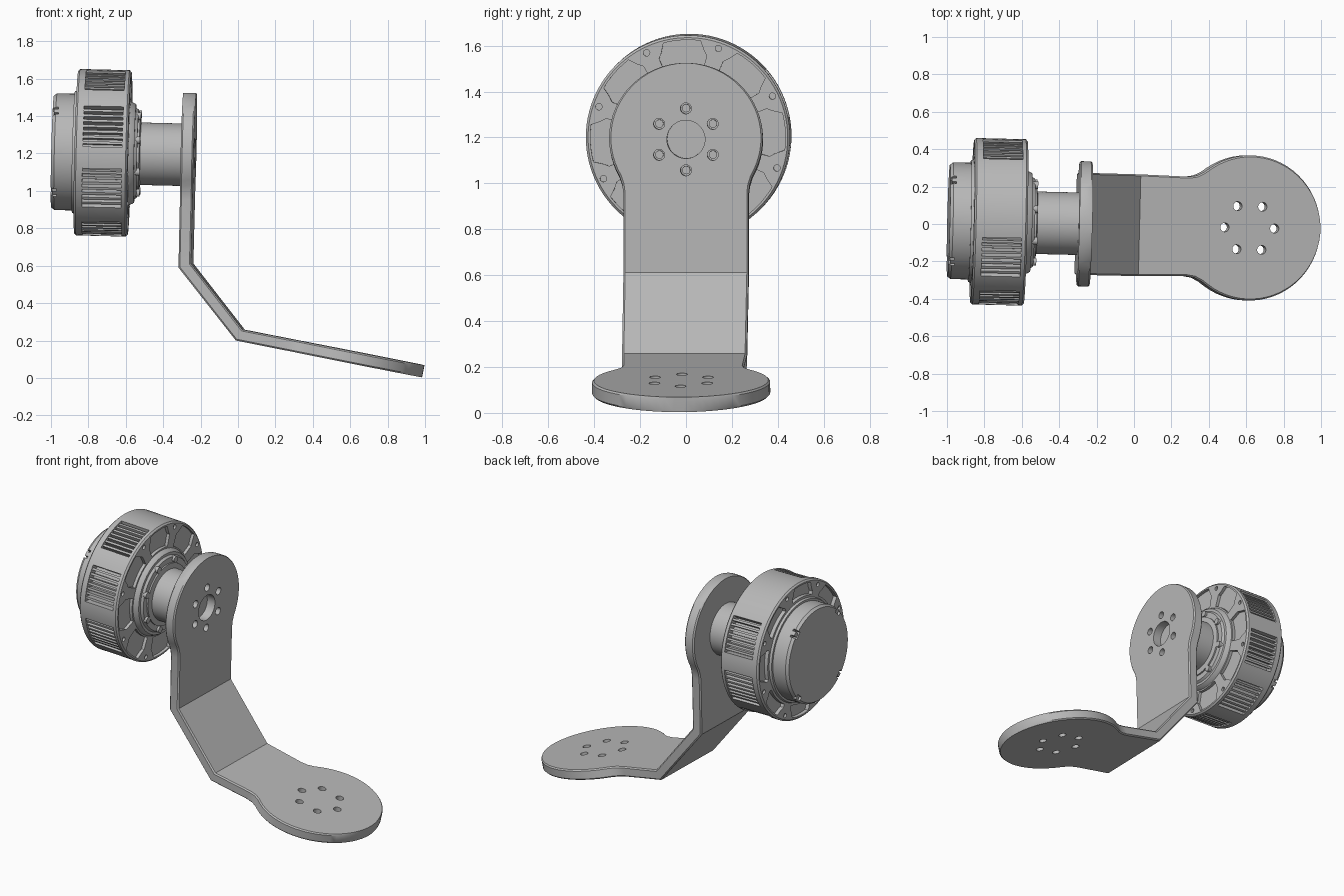
import bpy, bmesh
from math import sin, cos, pi, radians, hypot
from mathutils import Matrix, Vector

cube = bpy.data.objects.get("Cube")
if cube:
    bpy.data.objects.remove(cube)

grey = bpy.data.materials.new("machined_grey")
grey.use_nodes = True
COLOUR = (0.48, 0.48, 0.48, 1)
grey.diffuse_color = COLOUR
grey.node_tree.nodes["Principled BSDF"].inputs["Base Color"].default_value = COLOUR

# The whole assembly is yawed a little; the motor axis also dips forward
YAW = Matrix.Translation((0, -0.006, 0)) @ Matrix.Rotation(radians(-1.4), 4, "Z")
AXIS = Matrix.Translation((0, 0, 1.186)) @ Matrix.Rotation(radians(1.4), 4, "Y")
MOTOR = YAW @ AXIS


def finish(name, bm, matrix):
    bmesh.ops.recalc_face_normals(bm, faces=bm.faces)
    bm.transform(matrix)
    mesh = bpy.data.meshes.new(name)
    bm.to_mesh(mesh)
    bm.free()
    mesh.materials.append(grey)
    ob = bpy.data.objects.new(name, mesh)
    bpy.context.collection.objects.link(ob)
    return ob


def activate(ob):
    for other in bpy.context.selected_objects:
        other.select_set(False)
    ob.select_set(True)
    bpy.context.view_layer.objects.active = ob


def smooth(ob):
    activate(ob)
    bpy.ops.object.shade_smooth_by_angle(angle=radians(30))


def cut(ob, cutter):
    cutter.hide_render = True
    mod = ob.modifiers.new("cut", "BOOLEAN")
    mod.operation, mod.solver, mod.object = "DIFFERENCE", "EXACT", cutter
    activate(ob)
    bpy.ops.object.modifier_apply(modifier=mod.name)
    bpy.data.objects.remove(cutter)


def lathe(name, profile, steps=96):
    """Turn a list of (x, radius) points around the motor axis."""
    bm = bmesh.new()
    verts = [bm.verts.new((x, 0, r)) for x, r in profile]
    edges = [bm.edges.new(pair) for pair in zip(verts, verts[1:])]
    bmesh.ops.spin(bm, geom=verts + edges, cent=(0, 0, 0), axis=(1, 0, 0),
                   angle=2 * pi, steps=steps)
    bmesh.ops.remove_doubles(bm, verts=bm.verts, dist=1e-4)
    return finish(name, bm, MOTOR)


def prism(bm, polar, x0, x1):
    """Extrude an outline of (radius, degrees) from x0 to x1."""
    def ring(x):
        return [bm.verts.new((x, r * cos(radians(a)), r * sin(radians(a)))) for r, a in polar]
    low, high = ring(x0), ring(x1)
    bm.faces.new(low)
    bm.faces.new(high[::-1])
    n = len(polar)
    for i in range(n):
        j = (i + 1) % n
        bm.faces.new((low[i], high[i], high[j], low[j]))


def arc(r, mid, half, n=6):
    return [(r, mid - half + 2 * half * i / n) for i in range(n + 1)]


def peg(bm, centre, radius, depth, turn, sides=24):
    matrix = Matrix.Translation(centre) @ Matrix.Rotation(turn, 4, "Y")
    bmesh.ops.create_cone(bm, cap_ends=True, segments=sides, radius1=radius,
                          radius2=radius, depth=depth, matrix=matrix)


def peg_circle(bm, x, ring, radius, depth, count, start, sides=24):
    for i in range(count):
        a = radians(start) + 2 * pi * i / count
        peg(bm, (x, ring * cos(a), ring * sin(a)), radius, depth, pi / 2, sides)


# Motor housing: turned body with face pockets, screw holes and side windows
FRONT, BACK, HOLES = -0.58, -0.865, 26
body = lathe("motor_housing", [
    (-0.88, 0), (-0.88, 0.325), (BACK, 0.33), (BACK, 0.435), (-0.855, 0.445),
    (-0.59, 0.445), (FRONT, 0.435), (FRONT, 0.278), (-0.557, 0.268), (-0.55, 0.262),
    (-0.55, 0.245), (-0.535, 0.235), (-0.535, 0)])
bm = bmesh.new()
fins = bmesh.new()
for k in range(8):
    spoke = HOLES + 45 * k
    mid = spoke + 22.5
    for x0, x1, inner in ((FRONT - 0.02, FRONT + 0.01, 0.288), (BACK - 0.01, BACK + 0.025, 0.345)):
        outline = arc(inner, mid, 16) + [(0.365, mid + 16.5), (0.385, mid + 14)]
        outline += arc(0.425, mid, 11)[::-1] + [(0.385, mid - 14), (0.365, mid - 16.5)]
        prism(bm, outline, x0, x1)
    if k != 1:
        prism(bm, arc(0.395, spoke, 15) + arc(0.48, spoke, 15)[::-1], -0.82, -0.61)
        for i in range(-3, 4):
            a = spoke + 4 * i
            prism(fins, arc(0.385, a, 0.9, 1) + arc(0.438, a, 0.9, 1)[::-1], -0.825, -0.605)
for x in (FRONT, BACK):
    peg_circle(bm, x, 0.41, 0.014, 0.03, 8, HOLES, 16)
cut(body, finish("housing_cutter", bm, MOTOR))
smooth(body)
finish("cooling_fins", fins, MOTOR)

# Rear cap with four edge notches and clips
cap = lathe("rear_cap", [
    (-0.86, 0), (-0.86, 0.312), (-0.975, 0.312), (-0.982, 0.306), (-0.992, 0.3), (-0.992, 0)])
bm = bmesh.new()
clips = bmesh.new()
for k in range(4):
    a = 45 + 90 * k
    prism(bm, arc(0.28, a, 5, 2) + arc(0.34, a, 5, 2)[::-1], -1.02, -0.96)
    prism(clips, arc(0.275, a, 2.5, 2) + arc(0.311, a, 2.5, 2)[::-1], -0.985, -0.955)
cut(cap, finish("cap_cutter", bm, MOTOR))
smooth(cap)
finish("cap_clips", clips, MOTOR)

# Output shaft, front screws and bracket screws
smooth(lathe("output_shaft", [
    (-0.56, 0), (-0.56, 0.2), (-0.525, 0.2), (-0.52, 0.167), (-0.288, 0.167), (-0.288, 0)]))
bm = bmesh.new()
peg_circle(bm, -0.535, 0.222, 0.02, 0.03, 8, HOLES, 16)
smooth(finish("front_screws", bm, MOTOR))
bm = bmesh.new()
peg_circle(bm, -0.28, 0.135, 0.018, 0.03, 6, 30, 16)
smooth(finish("bracket_screws", bm, MOTOR))

# Bent bracket: back and front bend lines, then stations of (segment, fraction, half width)
outer = [Vector((x, 0, z)) for x, z in ((-0.292, 1.525), (-0.312, 0.59), (-0.005, 0.2), (0.985, 0.003))]
inner = [Vector((x, 0, z)) for x, z in ((-0.222, 1.525), (-0.245, 0.612), (0.03, 0.258), (0.998, 0.068))]


def round_end(radius, last, neck, n=22):
    """Distances from the tip and half widths of a disc running into the strip."""
    turns = [radians(4 + (last - 4) * i / n) for i in range(n + 1)]
    return [(radius * (1 - cos(t)), radius * sin(t)) for t in turns] + neck


top_len = (outer[0] - outer[1]).length
foot_len = hypot(0.98, 0.195)
top_end = round_end(0.335, 120, [(0.54, 0.278), (0.58, 0.273)])
foot_end = round_end(0.388, 125, [(0.645, 0.293), (0.685, 0.273), (0.73, 0.266)])
stations = [(0, d / top_len, w) for d, w in top_end]
stations += [(1, 0, 0.273), (2, 0, 0.272)]
stations += [(2, 1 - d / foot_len, w) for d, w in reversed(foot_end)]

bm = bmesh.new()
rows = []
for seg, f, w in stations:
    lo = outer[seg].lerp(outer[seg + 1], f)
    hi = inner[seg].lerp(inner[seg + 1], f)
    half = [(w - 0.008, 0), (w, 0.12), (w, 0.88), (w - 0.008, 1)]
    section = half + [(-y, h) for y, h in reversed(half)]
    rows.append([bm.verts.new(lo.lerp(hi, h) + Vector((0, y, 0))) for y, h in section])
for a, b in zip(rows, rows[1:]):
    for i in range(8):
        j = (i + 1) % 8
        bm.faces.new((a[i], a[j], b[j], b[i]))
bm.faces.new(rows[0])
bm.faces.new(rows[-1][::-1])
bracket = finish("bent_bracket", bm, YAW)

# Bracket holes: bore and bolt circle at the motor, bolt circle in the foot
bm = bmesh.new()
peg(bm, (-0.26, 0, 0), 0.083, 0.3, pi / 2, 48)
peg_circle(bm, -0.26, 0.135, 0.024, 0.3, 6, 30)
cut(bracket, finish("motor_hole_cutter", bm, MOTOR))
bm = bmesh.new()
for k in range(6):
    a = k * pi / 3
    x = 0.612 + 0.133 * cos(a)
    peg(bm, (x, 0.133 * sin(a), 0.11 - 0.197 * (x - 0.612)), 0.024, 0.3, radians(11))
cut(bracket, finish("foot_hole_cutter", bm, YAW))
smooth(bracket)
